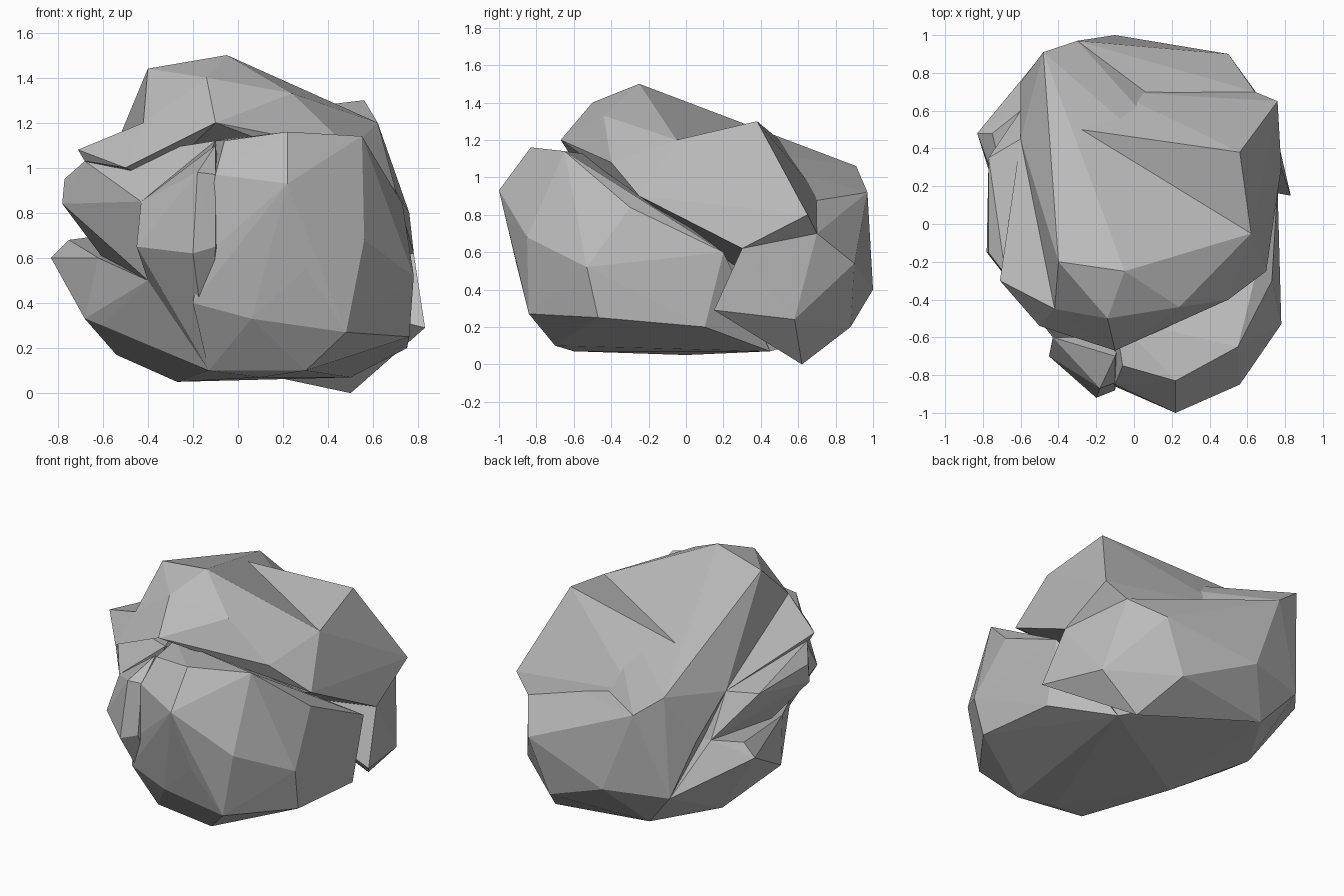
import bpy
import bmesh
from mathutils import Vector

# Remove the default cube only
default_cube = bpy.data.objects.get("Cube")
if default_cube:
    bpy.data.objects.remove(default_cube, do_unlink=True)


def make_material(name, color):
    material = bpy.data.materials.new(name)
    material.use_nodes = True
    material.diffuse_color = color
    shader = material.node_tree.nodes["Principled BSDF"]
    shader.inputs["Base Color"].default_value = color
    shader.inputs["Roughness"].default_value = 0.9
    return material


stone_grey = make_material("stone grey", (0.5, 0.5, 0.5, 1))

# Corners where neighbouring chunks meet
brow = Vector((-.1, -.67, 1.2))
shoulder = Vector((.7, -.25, .9))
side_top = Vector((.62, -.05, 1.2))
flank = Vector((.78, .3, .62))
crease = Vector((-.28, .5, 1.2))
back_shelf = Vector((-.1, .7, .92))
back_ridge = Vector((-.3, .97, .92))
back_corner = Vector((.64, .7, .7))
back_dip = Vector((.4, .62, .8))
back_tip = Vector((-.1, 1, .4))
back_heel = Vector((-.3, .8, .17))
heel_corner = Vector((-.5, .88, .4))
cleft = Vector((-.4, -.5, .5))
cleft_foot = Vector((-.13, -.63, .1))
ledge_root = Vector((-.42, -.45, 1.2))
ledge_end = Vector((-.6, .45, .96))
notch = Vector((-.6, .6, .7))
rim = Vector((.76, .2, .6))
rim_foot = Vector((.75, .1, .2))
sole_back = Vector((.5, .45, .07))
sole_front = Vector((.1, -.6, .07))
sole_side = Vector((-.27, 0, .05))
core = Vector((0, .3, .5))


def boulder(name, *corners):
    """Flat-faced convex chunk of rock spanned by its main corners."""
    bm = bmesh.new()
    for corner in corners:
        bm.verts.new(corner)
    hull = bmesh.ops.convex_hull(bm, input=bm.verts[:])
    spare = {item for item in hull["geom_interior"] + hull["geom_unused"]
             if isinstance(item, bmesh.types.BMVert)}
    bmesh.ops.delete(bm, geom=list(spare), context='VERTS')
    bmesh.ops.recalc_face_normals(bm, faces=bm.faces[:])
    mesh = bpy.data.meshes.new(name)
    bm.to_mesh(mesh)
    bm.free()
    mesh.materials.append(stone_grey)
    rock = bpy.data.objects.new(name, mesh)
    bpy.context.scene.collection.objects.link(rock)


# Large sloping cap: peak, front brow, ridge running down the back
boulder(
    "upper_cap", brow, shoulder, side_top, flank, crease, back_shelf,
    back_ridge, back_tip, heel_corner, ledge_root, ledge_end,
    (-.05, -.25, 1.5), (-.4, -.2, 1.44), (-.14, -.5, 1.4), (.24, -.44, 1.33),
    (.5, -.4, 1.08), (-.48, .91, 1.06), (-.6, .75, .75),
)

# Raised corner on the side of the cap
boulder(
    "cap_corner", shoulder, side_top, flank, crease, back_shelf,
    back_dip, back_corner, core, (.56, .38, 1.3), (.76, .65, .8),
)

# Lower back wall under the cap
boulder(
    "back_wall", flank, back_shelf, back_ridge, back_dip, back_corner,
    back_tip, heel_corner, back_heel, core,
    (.3, .85, .7), (.5, .9, .54), (.2, .9, .64),
)

# Rounded boulder at the front: crown, belly, lower rim, underside
boulder(
    "front_boulder", rim, rim_foot, cleft_foot, sole_front, sole_back,
    (.22, -.83, 1.16), (-.06, -.75, 1.12), (.55, -.65, 1.14),
    (-.1, -.5, 1.12), (.4, -.4, 1), (.73, -.3, .84),
    (.22, -1, .93), (-.1, -.85, .97), (-.1, -.86, .65), (.3, -.91, .55),
    (.56, -.85, .68), (.78, -.53, .52), (.48, -.84, .27), (.06, -.84, .33),
    (-.2, -.8, .4), (.76, -.47, .25), (.3, -.7, .1),
)

# Narrow slab leaning on the front boulder
boulder(
    "front_slab", cleft, cleft_foot,
    (-.43, -.6, .85), (-.45, -.7, .65), (-.18, -.87, .98), (-.2, -.92, .62),
    (-.1, -.88, .65), (-.1, -.84, .97), (-.1, -.7, 1.1), (0, -.4, .5),
)

# Thin ledge jutting out under the cap
boulder(
    "side_ledge", brow, ledge_root, ledge_end,
    (-.71, -.3, 1.08), (-.68, -.3, 1.03), (-.5, -.54, 1), (-.3, .2, .9),
)

# Middle lump on the side
boulder(
    "side_lump", cleft, ledge_end, notch, core,
    (-.78, -.15, .84), (-.77, .35, .95), (-.77, -.15, .95), (-.68, -.27, 1.03),
    (-.6, 0, .6), (-.43, -.6, .85), (-.1, -.6, 1.12),
)

# Low lump beneath it
boulder(
    "side_foot", cleft, cleft_foot, notch, heel_corner, sole_side, core,
    (-.83, .48, .6), (-.75, .48, .68), (-.62, -.1, .6), (-.68, 0, .33),
    (-.6, -.1, .3), (-.54, .4, .17),
)

# Faceted lump at the back corner
boulder(
    "back_foot", flank, back_corner, back_tip, back_heel, core,
    (.83, .15, .29), (.5, .62, 0), (.5, .9, .54), (.73, .58, .24),
    (.36, .88, .2),
)

# Shallow underside joining the chunks
boulder(
    "underside", rim_foot, sole_back, sole_front, sole_side, cleft_foot,
    back_heel, heel_corner, core, (.1, .8, .17), (-.54, .4, .17),
)
